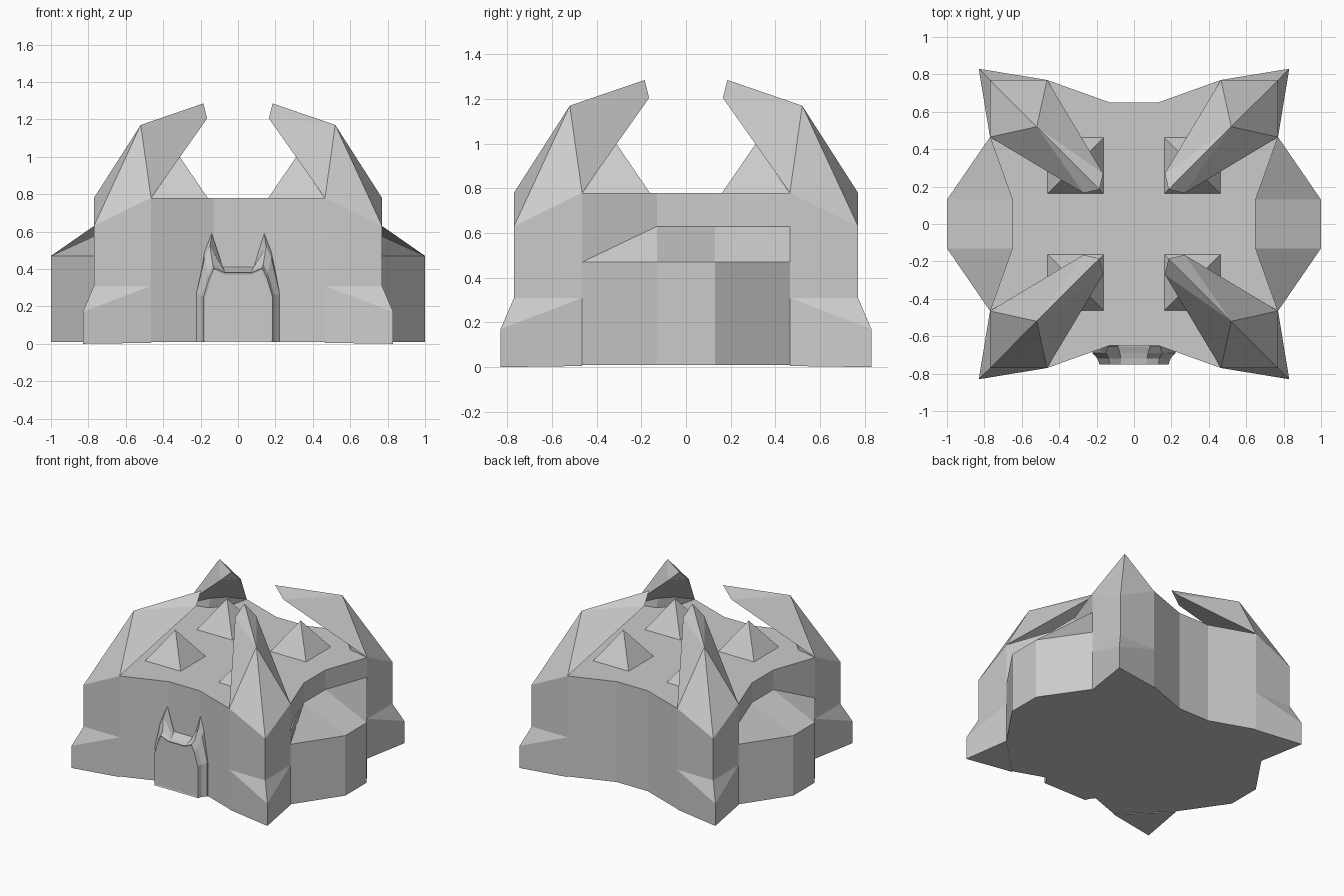
import bpy, bmesh
from mathutils import Vector

if "Cube" in bpy.data.objects:
    bpy.data.objects.remove(bpy.data.objects["Cube"])


def finish(name, bm):
    bmesh.ops.recalc_face_normals(bm, faces=bm.faces[:])
    mesh = bpy.data.meshes.new(name)
    bm.to_mesh(mesh)
    bm.free()
    obj = bpy.data.objects.new(name, mesh)
    bpy.context.collection.objects.link(obj)
    return obj


def hull(name, pts, sx=1, sy=1):
    """Convex solid around a few points, flipped into a quadrant."""
    bm = bmesh.new()
    for x, y, z in pts:
        bm.verts.new((x * sx, y * sy, z))
    res = bmesh.ops.convex_hull(bm, input=bm.verts[:])
    loose = [v for v in bm.verts if not v.link_faces]
    bmesh.ops.delete(bm, geom=loose, context='VERTS')
    bmesh.ops.dissolve_limit(bm, angle_limit=0.01, verts=bm.verts[:], edges=bm.edges[:])
    return finish(name, bm)


def prism(name, outline, z0, z1):
    bm = bmesh.new()
    face = bm.faces.new([bm.verts.new((x, y, z0)) for x, y in outline])
    ext = bmesh.ops.extrude_face_region(bm, geom=[face])
    top = [v for v in ext['geom'] if isinstance(v, bmesh.types.BMVert)]
    bmesh.ops.translate(bm, verts=top, vec=(0, 0, z1 - z0))
    bm.normal_update()
    if not any(f.normal.z < -0.9 for f in bm.faces):
        bm.faces.new([v for v in bm.verts if v not in top])
    return finish(name, bm)


def loft(bm, rows, closed=False):
    """Quads between rows of equal length."""
    vr = [[bm.verts.new(p) for p in r] for r in rows]
    n = len(vr[0])
    for a, b in zip(vr, vr[1:]):
        for i in range(n if closed else n - 1):
            j = (i + 1) % n
            bm.faces.new((a[i], a[j], b[j], b[i]))
    return vr


# Main hall: star-like plan with four shallow recesses
quarter = [(0.77, -0.465), (0.65, -0.13), (0.65, 0.13), (0.77, 0.465)]
outline = []
for k in range(4):
    for x, y in quarter:
        for _ in range(k):
            x, y = -y, x
        outline.append((x, y))
prism("main_hall", outline, 0.01, 0.78)

# Corner towers, splayed feet, curved claws and roof spikes
s1, s2 = (0.465, 0.77), (0.77, 0.465)
apex = (0.52, 0.52, 1.17)
for sx in (-1, 1):
    for sy in (-1, 1):
        tower = [(*p, z) for p in (s1, s2) for z in (0.01, 0.78)]
        tower += [(0.77, 0.77, 0.01), (0.77, 0.77, 0.63), apex]
        hull("corner_tower", tower, sx, sy)

        foot = [(*p, z) for p in (s1, s2) for z in (0.005, 0.31)]
        foot += [(0.83, 0.83, 0), (0.83, 0.83, 0.17), (0.77, 0.77, 0.31)]
        hull("tower_foot", foot, sx, sy)

        claw = [(*s1, 0.78), (*s2, 0.78), apex, (0.185, 0.185, 1.285),
                (0.165, 0.27, 1.205), (0.27, 0.165, 1.205)]
        hull("tower_claw", claw, sx, sy)

        spike = [(x, y, 0.77) for x in (0.155, 0.47) for y in (0.155, 0.47)]
        hull("roof_spike", spike + [(0.312, 0.312, 1.0)], sx, sy)

# Side bays with sloping roofs
for sx in (-1, 1):
    def row(x_mid, z):
        return [(sx * 0.77, -0.465, z), (sx * x_mid, -0.13, z),
                (sx * x_mid, 0.13, z), (sx * 0.77, 0.465, z)]
    bm = bmesh.new()
    loft(bm, [row(0.65, 0.01), row(1.0, 0.01), row(1.0, 0.47), row(0.65, 0.63)])
    bmesh.ops.remove_doubles(bm, verts=bm.verts[:], dist=0.0005)
    bmesh.ops.dissolve_degenerate(bm, edges=bm.edges[:], dist=0.0005)
    finish("side_bay", bm)

# Doorway: profiles lofted from the front panel back to the horned surround
sections = [
    (-0.75, [(0.185, 0.01), (0.185, 0.25), (0.155, 0.35), (0.13, 0.405), (0.07, 0.38)]),
    (-0.72, [(0.195, 0.01), (0.195, 0.26), (0.16, 0.38), (0.135, 0.425), (0.07, 0.385)]),
    (-0.69, [(0.222, 0.01), (0.222, 0.27), (0.178, 0.46), (0.150, 0.52), (0.075, 0.395)]),
    (-0.655, [(0.225, 0.01), (0.225, 0.27), (0.178, 0.51), (0.140, 0.59), (0.085, 0.41)]),
    (-0.62, [(0.225, 0.01), (0.225, 0.27), (0.178, 0.51), (0.140, 0.55), (0.085, 0.41)]),
]
rows = []
for y, half in sections:
    right = [(x, y, z) for x, z in half]
    rows.append(right + [(-x, y, z) for x, _, z in reversed(right)])
bm = bmesh.new()
rings = loft(bm, rows, closed=True)
panel = bm.faces.new(rings[0])
bm.faces.new(rings[-1])
bmesh.ops.recalc_face_normals(bm, faces=bm.faces[:])
bmesh.ops.inset_region(bm, faces=[panel], thickness=0.01, depth=-0.004)
finish("doorway", bm)
